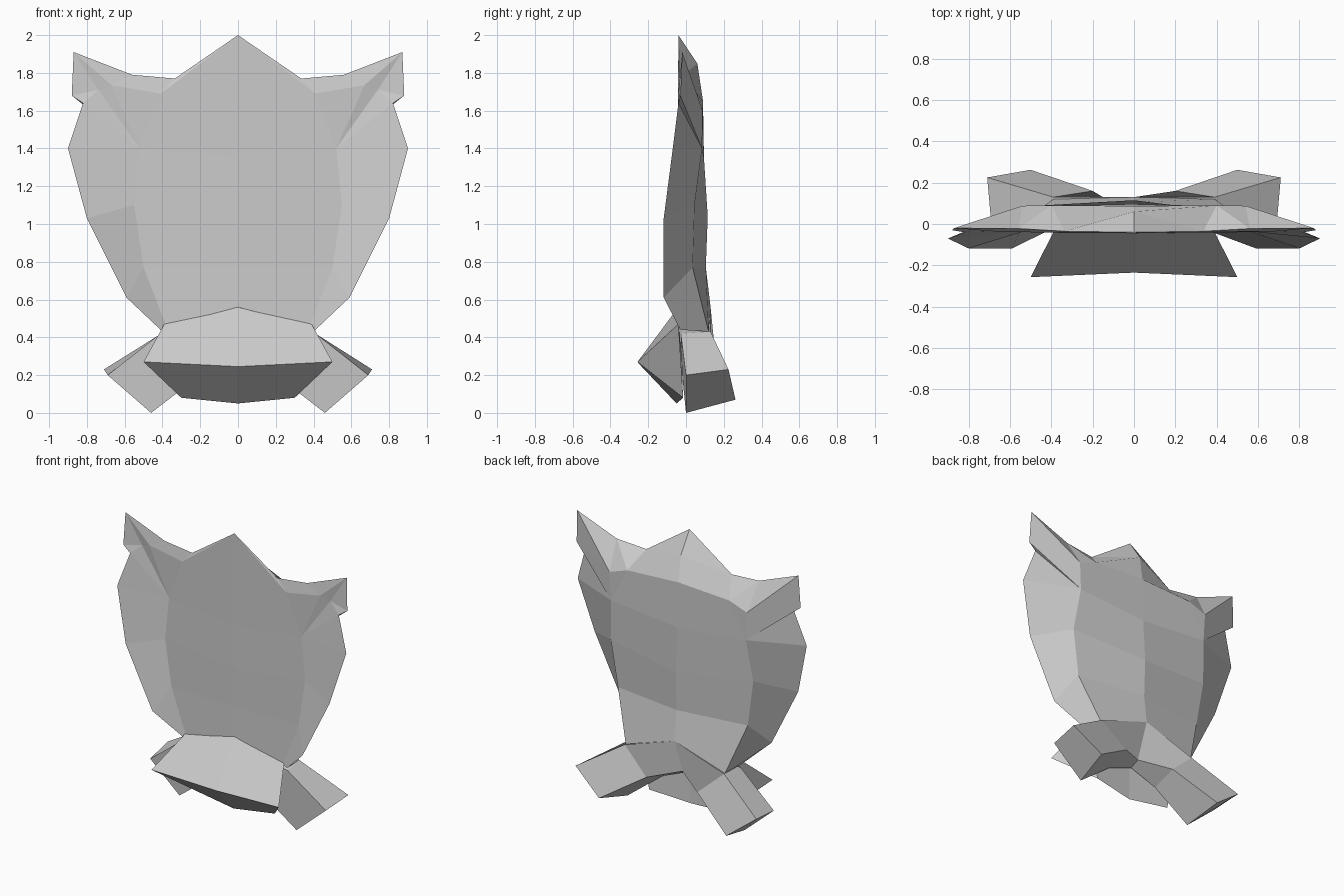
import bpy, bmesh

if "Cube" in bpy.data.objects:
    bpy.data.objects.remove(bpy.data.objects["Cube"])


def mirrored_object(name, points, faces):
    """Build the +x half, reflect it across x = 0, weld and fix normals."""
    bm = bmesh.new()
    for side in (1, -1):
        vs = {k: bm.verts.new((side * x, y, z)) for k, (x, y, z) in points.items()}
        for f in faces:
            bm.faces.new([vs[k] for k in f][::side])
    bmesh.ops.remove_doubles(bm, verts=bm.verts, dist=0.0005)
    bmesh.ops.recalc_face_normals(bm, faces=bm.faces)
    me = bpy.data.meshes.new(name)
    bm.to_mesh(me)
    bm.free()
    ob = bpy.data.objects.new(name, me)
    bpy.context.collection.objects.link(ob)
    return ob


def half_loft(name, sections):
    """Loft rings of equal length from the centre plane outwards, cap the end."""
    n = len(sections[0])
    pts = {(i, j): p for i, s in enumerate(sections) for j, p in enumerate(s)}
    faces = [[(i, j), (i, (j + 1) % n), (i + 1, (j + 1) % n), (i + 1, j)]
             for i in range(len(sections) - 1) for j in range(n)]
    faces.append([(len(sections) - 1, j) for j in range(n)])
    return mirrored_object(name, pts, faces)


# Torso: collar and pointed shoulders
pts = {
    "peak": (0, -.04, 2), "neck": (.335, -.035, 1.77), "fold": (.41, -.042, 1.69),
    "crease": (.67, -.036, 1.735), "ridge": (.56, -.022, 1.79), "tip": (.87, -.02, 1.91),
    "dent": (.74, -.02, 1.71), "drop": (.88, -.03, 1.68), "notch": (.82, -.04, 1.64),
    "nape": (0, .06, 1.85), "spine": (0, .087, 1.67), "blade": (.40, .09, 1.65),
    "joint": (.54, .088, 1.60),
}
faces = [f.split() for f in (
    "peak nape neck", "nape spine blade neck", "neck blade ridge", "blade joint ridge",
    "ridge joint tip", "joint drop tip", "joint b1 drop", "b1 notch drop",
    "notch b1 e1", "spine m1 b1 blade", "blade b1 joint",
    "peak neck fold", "peak fold f1 c1", "neck ridge crease fold", "ridge tip crease",
    "crease tip dent", "tip drop dent", "dent drop notch",
    "fold crease f1", "crease dent f1", "dent notch f1", "notch e1 f1")]

# Torso: rows of back centre, back side, outer edge, then depth of the flat front
rows = [((0, .095, 1.35), (.53, .085, 1.40), (.90, -.07, 1.40)),
        ((0, .115, 1.04), (.56, .045, 1.10), (.80, -.118, 1.03)),
        ((0, .105, .77), (.51, .035, .77), (.59, -.118, .61)),
        ((0, .13, .56), (.39, .12, .43), (.41, -.03, .44))]
for i, (m, b, e) in enumerate(rows, 1):
    pts[f"m{i}"], pts[f"b{i}"], pts[f"e{i}"] = m, b, e
    pts[f"c{i}"] = (0, -.045, m[2])
    pts[f"f{i}"] = (b[0] - .01, -.032, b[2])
pts["f4"] = (.38, -.04, .46)
for i in (1, 2, 3):
    for a, b in ("mb", "be", "ef", "fc"):
        faces.append([f"{a}{i}", f"{b}{i}", f"{b}{i + 1}", f"{a}{i + 1}"])
faces.append(["m4", "b4", "e4", "f4", "c4"])
mirrored_object("torso_shell", pts, faces)

# Projecting front lip: rings of top, front, bottom
half_loft("front_lip", [
    [(0, -.04, .56), (0, -.235, .245), (0, -.05, .05)],
    [(.39, -.04, .47), (.5, -.257, .27), (.3, -.015, .08)]])

# Splayed legs joined at the hip: rings of top front, top back, low back, low front
half_loft("legs", [
    [(0, -.03, .5), (0, .13, .56), (0, .04, .31), (0, -.03, .28)],
    [(.41, -.028, .42), (.39, .13, .43), (.2, .16, .26), (.2, -.02, .2)],
    [(.69, 0, .2), (.71, .225, .23), (.5, .262, .07), (.46, 0, 0)]])
